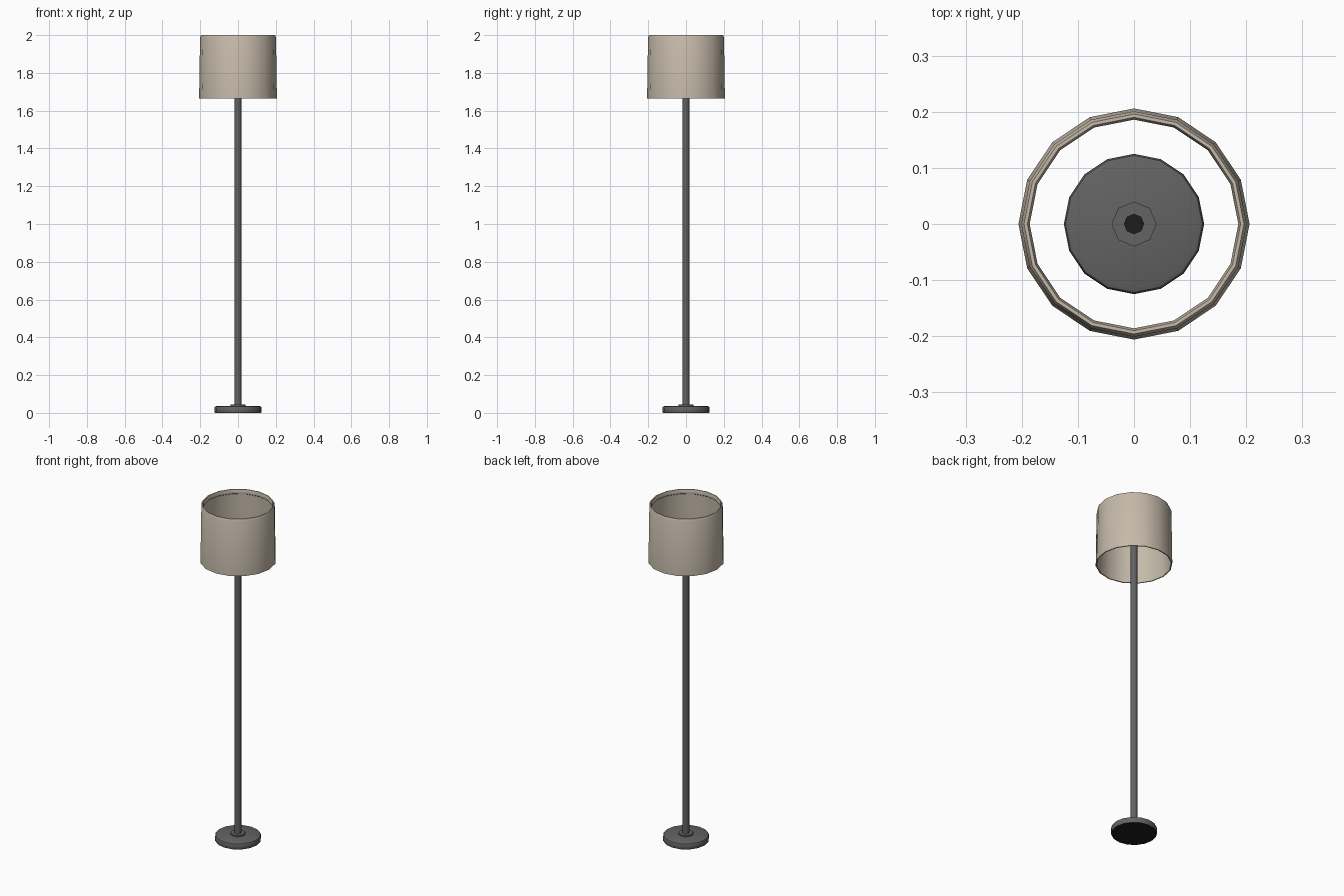
import bpy, bmesh, math

if "Cube" in bpy.data.objects:
    bpy.data.objects.remove(bpy.data.objects["Cube"])


def material(name, rgb):
    m = bpy.data.materials.new(name)
    m.diffuse_color = (*rgb, 1)
    m.use_nodes = True
    m.node_tree.nodes["Principled BSDF"].inputs["Base Color"].default_value = m.diffuse_color
    return m


BEIGE = material("beige_fabric", (0.56, 0.49, 0.40))
METAL = material("dark_grey_metal", (0.125, 0.125, 0.125))
BLACK = material("black", (0.012, 0.012, 0.012))


def lathe(name, profile, sides, mats, closed=False, angle=30, dark=None):
    """Spin (radius, z) points round z; open profiles get end caps."""
    bm = bmesh.new()
    rings = [[bm.verts.new((r * math.cos(2 * math.pi * i / sides),
                            r * math.sin(2 * math.pi * i / sides), z))
              for i in range(sides)] for r, z in profile]
    pairs = list(zip(rings, rings[1:]))
    if closed:
        pairs.append((rings[-1], rings[0]))
    for a, b in pairs:
        for i in range(sides):
            j = (i + 1) % sides
            bm.faces.new((a[i], a[j], b[j], b[i]))
    if not closed:
        bm.faces.new(rings[0][::-1])
        bm.faces.new(rings[-1])
    bmesh.ops.recalc_face_normals(bm, faces=bm.faces[:])
    if dark:
        for f in bm.faces:
            f.material_index = int(dark(f.normal))
    me = bpy.data.meshes.new(name)
    bm.to_mesh(me)
    bm.free()
    for m in mats:
        me.materials.append(m)
    ob = bpy.data.objects.new(name, me)
    bpy.context.collection.objects.link(ob)
    bpy.ops.object.select_all(action='DESELECT')
    ob.select_set(True)
    bpy.context.view_layer.objects.active = ob
    bpy.ops.object.shade_smooth_by_angle(angle=math.radians(angle))
    return ob


# Round foot with softened upper rim and a black underside
lathe("base", [(0.122, 0), (0.125, 0.006), (0.125, 0.026), (0.122, 0.033),
               (0.114, 0.036)], 16, [METAL, BLACK], dark=lambda n: n.z < -0.9)

# Collar where the pole meets the foot
lathe("collar", [(0.04, 0.03), (0.04, 0.044)], 8, [METAL], angle=50)

# Pole, ending in a black top inside the shade
lathe("pole", [(0.018, 0.04), (0.018, 1.85)], 8, [METAL, BLACK],
      angle=50, dark=lambda n: n.z > 0.9)

# Open drum shade with thin wall and a rolled upper lip
lathe("shade", [(0.206, 1.665), (0.201, 1.988), (0.196, 2.0), (0.190, 2.0),
                (0.186, 1.988), (0.188, 1.975), (0.195, 1.97), (0.200, 1.665)],
      16, [BEIGE], closed=True)
